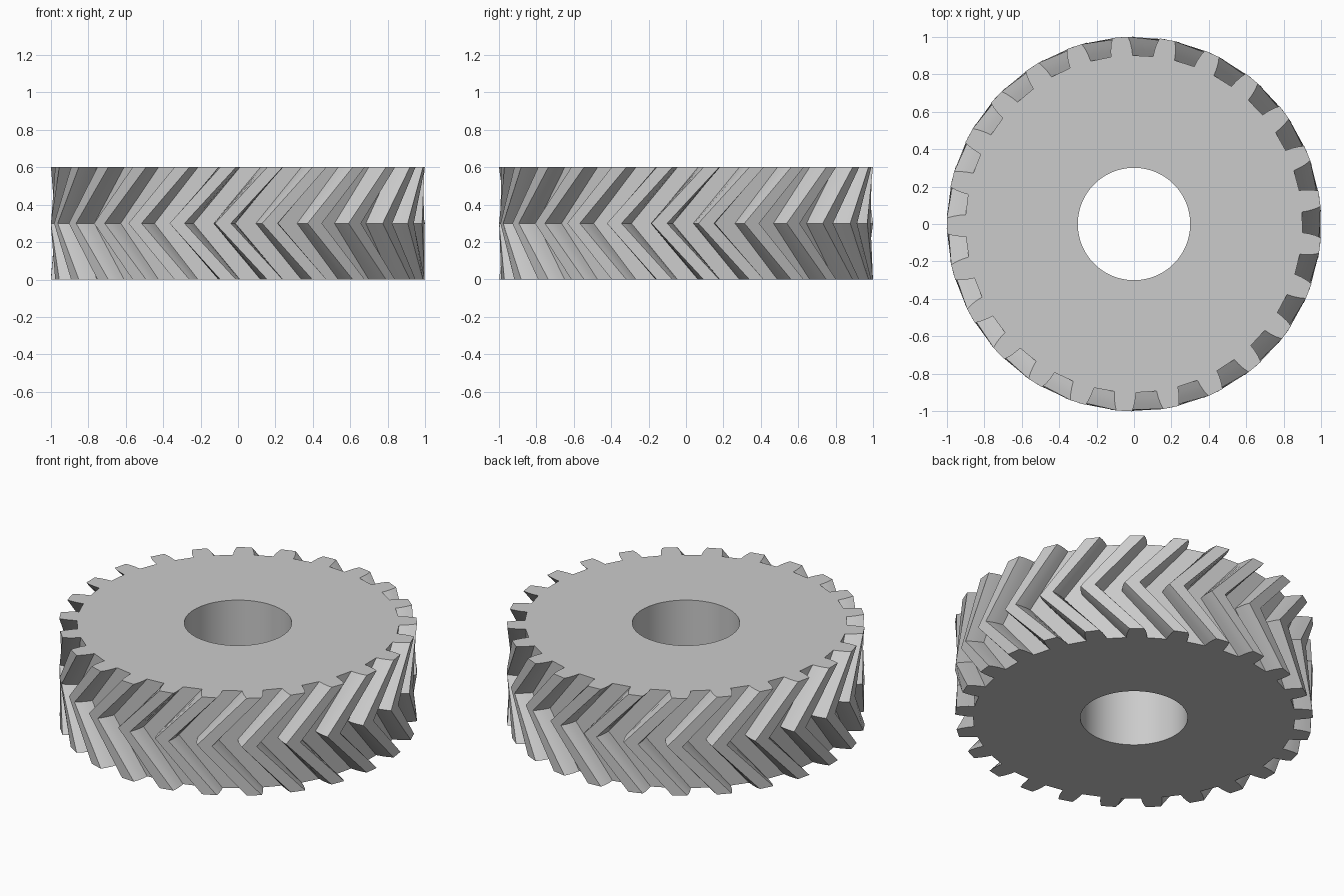
import bpy, bmesh
from math import radians, cos, sin, pi, floor

if "Cube" in bpy.data.objects:
    bpy.data.objects.remove(bpy.data.objects["Cube"])

TEETH = 25
PITCH = 2 * pi / TEETH
PHASE = radians(0.6)
TWIST = radians(-16)
BORE = 0.3
# half tooth flank: radius, angle from the gap centre in degrees
FLANK = [(0.90, 3.5), (0.935, 3.75), (0.97, 4.2), (1.0, 4.8)]


def outline():
    """Closed gear outline as (radius, angle) pairs, starting at a gap."""
    pts = []
    for i in range(TEETH):
        c = i * PITCH + PHASE
        pts += [(r, c - radians(a)) for r, a in reversed(FLANK)]
        pts += [(r, c + radians(a)) for r, a in FLANK]
    return pts


bm = bmesh.new()
prof = outline()
n = len(prof)


def ring(points, z, turn=0):
    return [bm.verts.new((r * cos(a + turn), r * sin(a + turn), z)) for r, a in points]


def bridge(lower, upper):
    for i in range(n):
        j = (i + 1) % n
        bm.faces.new((lower[i], lower[j], upper[j], upper[i]))


# herringbone teeth: two straight halves meeting in a V at mid height
low, mid, top = ring(prof, 0), ring(prof, 0.3, TWIST), ring(prof, 0.6)
bridge(low, mid)
bridge(mid, top)
# round bore with matching divisions, then flat end faces
circle = [(BORE, 2 * pi * i / n + prof[0][1]) for i in range(n)]
bore_low, bore_top = ring(circle, 0), ring(circle, 0.6)
bridge(bore_top, bore_low)
bridge(top, bore_top)
bridge(bore_low, low)
bmesh.ops.recalc_face_normals(bm, faces=bm.faces)

mesh = bpy.data.meshes.new("herringbone_gear")
bm.to_mesh(mesh)
bm.free()
gear = bpy.data.objects.new("herringbone_gear", mesh)
bpy.context.collection.objects.link(gear)
bpy.context.view_layer.objects.active = gear
gear.select_set(True)
bpy.ops.object.shade_smooth_by_angle(angle=radians(30))
